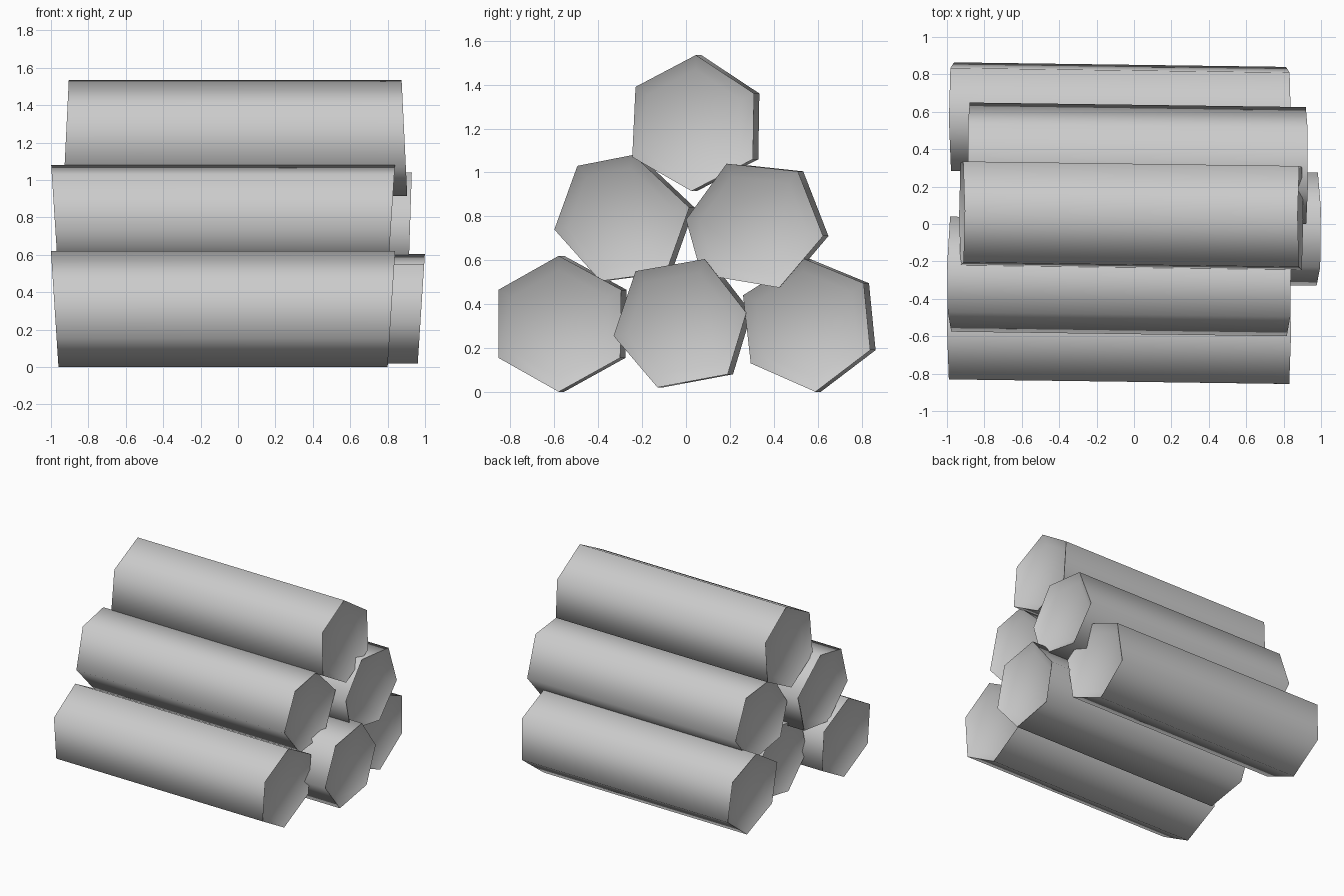
import bpy, bmesh
from mathutils import Vector

if "Cube" in bpy.data.objects:
    bpy.data.objects.remove(bpy.data.objects["Cube"])

SLOPE = -0.0135     # the whole stack is turned slightly about z
INSET, DEPTH = 0.79, 0.04

# name, left x, right x, end tilt, six (y, z) corners of the right-hand end
LOGS = [
    ("log_bottom_front", -0.98, 0.82, 0.02,
     [(-.58, .62), (-.295, .465), (-.30, .155), (-.58, .0), (-.855, .155), (-.855, .465)]),
    ("log_bottom_middle", -0.82, 0.98, 0.02,
     [(-.23, .55), (.085, .605), (.275, .36), (.19, .08), (-.13, .02), (-.33, .255)]),
    ("log_bottom_back", -0.97, 0.82, 0.02,
     [(.53, .61), (.81, .495), (.84, .19), (.59, .0), (.295, .13), (.26, .44)]),
    ("log_middle_front", -0.98, 0.82, 0.02,
     [(-.495, 1.03), (-.24, 1.08), (.015, .84), (-.09, .545), (-.39, .505), (-.60, .74)]),
    ("log_middle_back", -0.88, 0.92, 0.01,
     [(.185, 1.04), (.51, 1.005), (.625, .71), (.425, .475), (.07, .535), (.0, .785)]),
    ("log_top", -0.92, 0.89, -0.015,
     [(.045, 1.535), (.31, 1.36), (.305, 1.06), (.025, .915), (-.245, 1.07), (-.23, 1.39)]),
]


def make_log(name, x0, x1, tilt, corners):
    bm = bmesh.new()
    cy = sum(c[0] for c in corners) / 6
    cz = sum(c[1] for c in corners) / 6

    def ring(x, side, scale, depth):
        dy = SLOPE * (x - x1)
        verts = []
        for y, z in corners:
            flare = tilt * (z - cz) / 0.308
            pos = Vector((x + side * (flare - depth),
                          cy + (y - cy) * scale + dy,
                          cz + (z - cz) * scale))
            verts.append(bm.verts.new(pos))
        return verts

    def bridge(a, b):
        for i in range(6):
            j = (i + 1) % 6
            bm.faces.new((a[i], a[j], b[j], b[i]))

    # rings: left floor, left rim, right rim, right floor
    rings = [ring(x0, -1, INSET, DEPTH), ring(x0, -1, 1, 0),
             ring(x1, 1, 1, 0), ring(x1, 1, INSET, DEPTH)]
    for a, b in zip(rings, rings[1:]):
        bridge(a, b)
    bm.faces.new(rings[0])
    bm.faces.new(rings[3])
    bmesh.ops.recalc_face_normals(bm, faces=bm.faces)

    # smooth bark and hollows, crisp rim edges
    for f in bm.faces:
        f.smooth = True
    for r in rings[1:3]:
        for i in range(6):
            bm.edges.get((r[i], r[(i + 1) % 6])).smooth = False

    mesh = bpy.data.meshes.new(name)
    bm.to_mesh(mesh)
    bm.free()
    bpy.context.collection.objects.link(bpy.data.objects.new(name, mesh))


for log in LOGS:
    make_log(*log)
